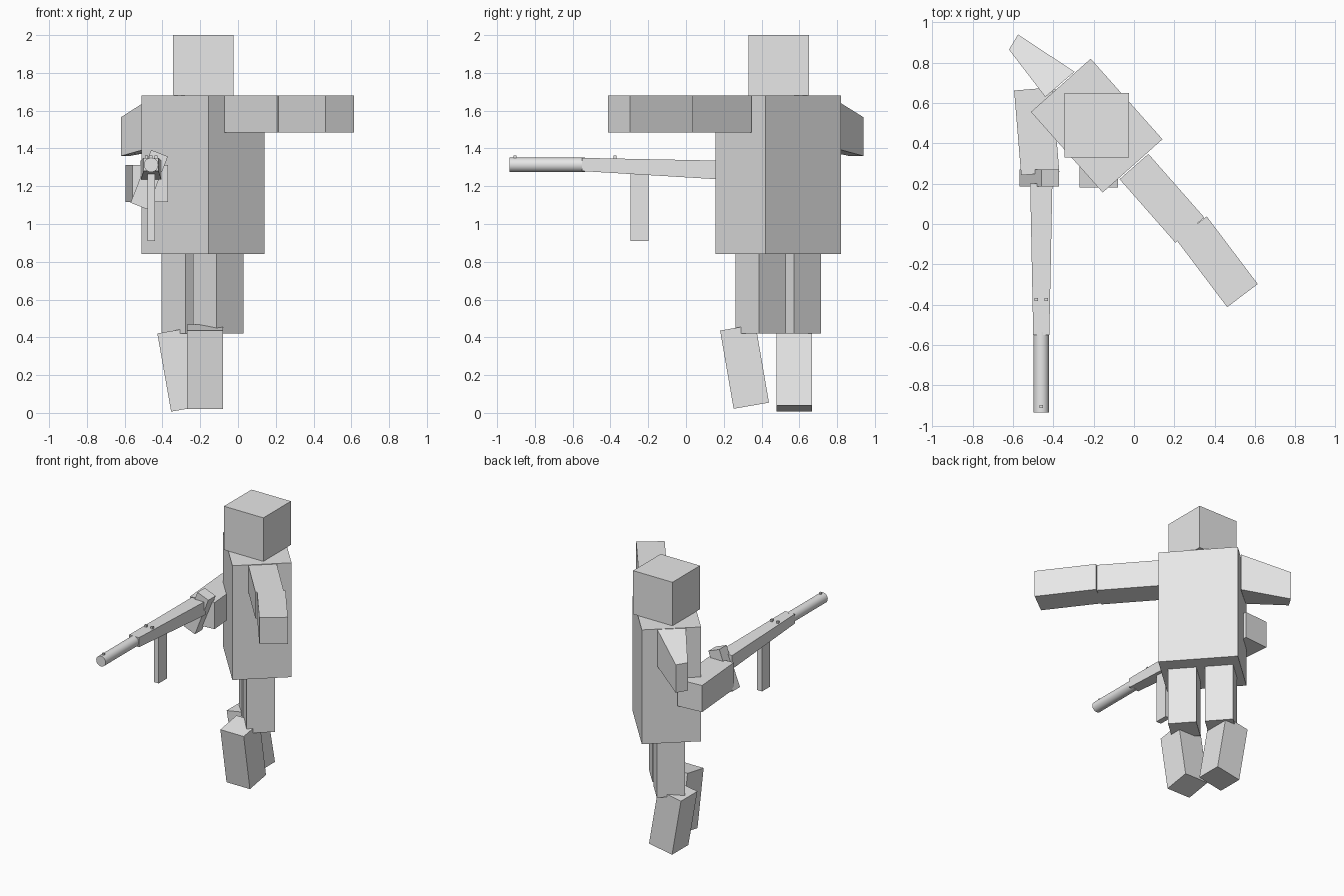
import bpy, bmesh
from math import radians, pi
from mathutils import Vector, Matrix

cube = bpy.data.objects.get("Cube")
if cube:
    bpy.data.objects.remove(cube, do_unlink=True)

grey = bpy.data.materials.new("plain grey")
grey.use_nodes = True
grey.diffuse_color = (0.8, 0.8, 0.8, 1)
grey.node_tree.nodes["Principled BSDF"].inputs["Base Color"].default_value = (0.8, 0.8, 0.8, 1)


def finish(name, bm):
    bmesh.ops.recalc_face_normals(bm, faces=bm.faces)
    mesh = bpy.data.meshes.new(name)
    bm.to_mesh(mesh)
    bm.free()
    mesh.materials.append(grey)
    obj = bpy.data.objects.new(name, mesh)
    bpy.context.collection.objects.link(obj)
    return obj


def box(name, centre, size, axis="Z", angle=0):
    bm = bmesh.new()
    place = Matrix.Translation(centre) @ Matrix.Rotation(radians(angle), 4, axis)
    bmesh.ops.create_cube(bm, size=1, matrix=place @ Matrix.Diagonal((*size, 1)))
    return finish(name, bm)


def loft(name, *edges):
    """Solid between two upright ends; each end is (point, point, top, bottom)
    where the two points are the plan positions of its sides."""
    bm = bmesh.new()
    rings = []
    for p, q, top, bottom in edges:
        corners = [(*p, bottom), (*q, bottom), (*q, top), (*p, top)]
        rings.append([bm.verts.new(c) for c in corners])
    a, b = rings
    bm.faces.new(a)
    bm.faces.new(b)
    for i in range(4):
        j = (i + 1) % 4
        bm.faces.new((a[i], a[j], b[j], b[i]))
    return finish(name, bm)


def limb(name, start, end, z, width=0.19, height=0.195):
    """Level box running between two plan points."""
    s, e = Vector(start), Vector(end)
    d = (e - s).normalized()
    side = Vector((-d.y, d.x)) * width / 2
    top, bottom = z + height / 2, z - height / 2
    return loft(name, (s + side, s - side, top, bottom), (e + side, e - side, top, bottom))


# Body, turned to the model's right, with the head facing forward
TURN = -48.3
box("torso", (-0.185, 0.488, 1.26), (0.535, 0.397, 0.84), "Z", TURN)
box("head", (-0.185, 0.49, 1.84), (0.32, 0.32, 0.32))

# Legs
for side, x, y in (("left", -0.105, 0.395), ("right", -0.27, 0.58)):
    box(side + "_thigh", (x, y, 0.63), (0.19, 0.19, 0.42), "Z", TURN)
box("left_shin", (-0.175, 0.31, 0.245), (0.19, 0.19, 0.42), "X", 9.8)
box("right_shin", (-0.297, 0.573, 0.23), (0.19, 0.19, 0.42), "Y", -10)

# Outstretched left arm
limb("left_upper_arm", (0.0, 0.285), (0.277, -0.03), 1.582)
limb("left_forearm", (0.285, -0.02), (0.538, -0.355), 1.583)

# Bent right arm, the upper part narrowing to the elbow
loft("right_upper_arm",
     ((-0.295, 0.755), (-0.44, 0.63), 1.68, 1.41),
     ((-0.575, 0.94), (-0.62, 0.865), 1.565, 1.36))
limb("right_forearm", (-0.5, 0.67), (-0.465, 0.25), 1.215)

# Gun: tilted grip, tapered body, magazine, barrel and sights
box("gun_grip", (-0.47, 0.228, 1.235), (0.095, 0.085, 0.3), "Y", 21.4)
loft("gun_body",
     ((-0.515, 0.2), (-0.405, 0.2), 1.335, 1.235),
     ((-0.5, -0.55), (-0.42, -0.55), 1.35, 1.28))
box("gun_magazine", (-0.46, -0.245, 1.09), (0.04, 0.095, 0.36))

bm = bmesh.new()
bmesh.ops.create_cone(bm, cap_ends=True, segments=32, radius1=0.038, radius2=0.038, depth=0.4,
                      matrix=Matrix.Translation((-0.46, -0.735, 1.313)) @ Matrix.Rotation(pi / 2, 4, "X"))
barrel = finish("gun_barrel", bm)
for face in barrel.data.polygons:
    face.use_smooth = len(face.vertices) == 4
for edge in barrel.data.edges:
    a, b = (barrel.data.vertices[i].co for i in edge.vertices)
    edge.use_edge_sharp = abs(a.y - b.y) < 0.01

for name, x, y in (("rear_sight_left", -0.435, -0.375), ("rear_sight_right", -0.485, -0.375),
                   ("front_sight", -0.46, -0.905)):
    box(name, (x, y, 1.35), (0.016, 0.016, 0.024))
